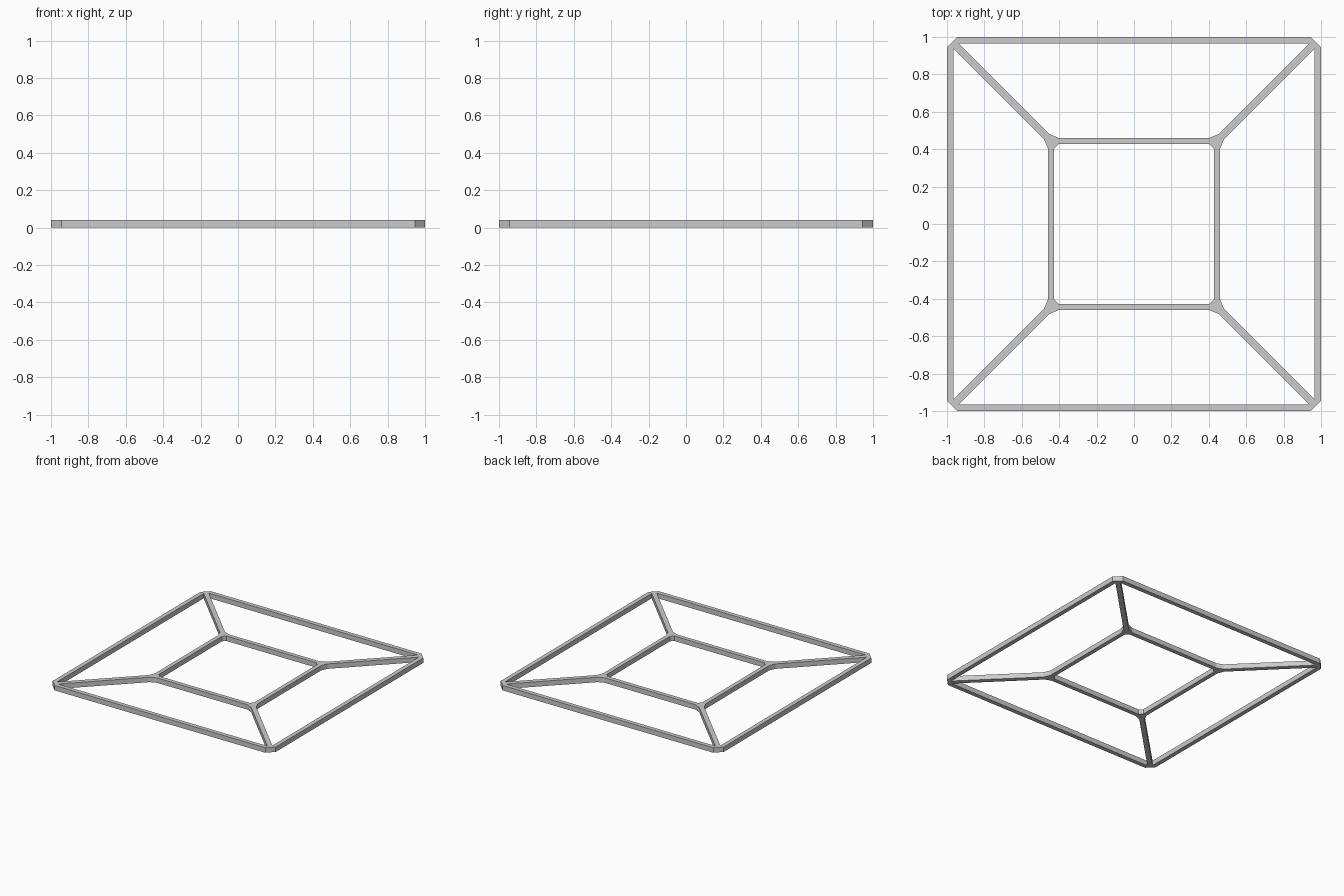
import bpy

if "Cube" in bpy.data.objects:
    bpy.data.objects.remove(bpy.data.objects["Cube"])

HEIGHT = 0.04


def turn(points, quarter):
    """Rotate plan points about the centre by quarter turns."""
    for _ in range(quarter):
        points = [(-y, x) for x, y in points]
    return points


def chamfered_square(half, flat):
    """Square outline with clipped corners."""
    side = [(half, -flat), (half, flat)]
    return [p for q in range(4) for p in turn(side, q)]


# Outline, central opening and the four openings between the diagonal struts
outlines = [chamfered_square(1.0, 0.945), chamfered_square(0.427, 0.403)]
opening = [(-0.938, 0.965), (-0.455, 0.482), (-0.405, 0.461),
           (0.405, 0.461), (0.455, 0.482), (0.938, 0.965)]
outlines += [turn(opening, q) for q in range(4)]

# Flat filled profile given thickness
curve = bpy.data.curves.new("square_frame", "CURVE")
curve.dimensions = "2D"
curve.fill_mode = "BOTH"
curve.extrude = HEIGHT / 2
for pts in outlines:
    spline = curve.splines.new("POLY")
    spline.points.add(len(pts) - 1)
    for sp, (x, y) in zip(spline.points, pts):
        sp.co = (x, y, 0, 1)
    spline.use_cyclic_u = True
    spline.use_smooth = False

frame = bpy.data.objects.new("square_frame", curve)
frame.location.z = HEIGHT / 2
bpy.context.collection.objects.link(frame)

# Turn the profile into a flat-shaded mesh
bpy.context.view_layer.objects.active = frame
frame.select_set(True)
bpy.ops.object.convert(target="MESH")
bpy.ops.object.shade_flat()
